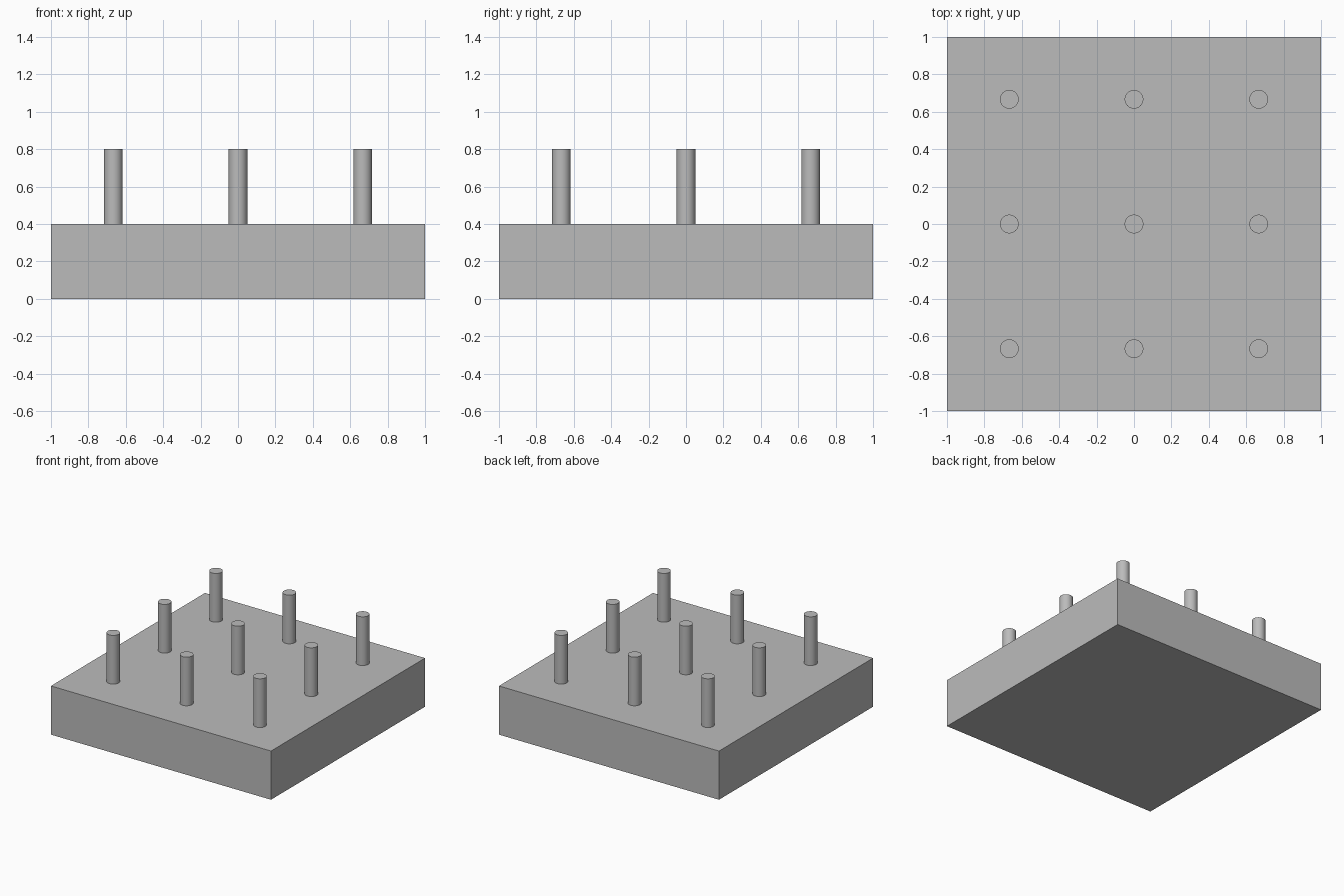
import bpy
import math

if "Cube" in bpy.data.objects:
    bpy.data.objects.remove(bpy.data.objects["Cube"], do_unlink=True)

BASE_HEIGHT = 0.4
PEG_HEIGHT = 0.4
PEG_RADIUS = 0.05
SPACING = 2 / 3

# Single plain grey
grey = bpy.data.materials.new("grey")
grey.use_nodes = True
colour = (0.5, 0.5, 0.5, 1)
grey.diffuse_color = colour
grey.node_tree.nodes["Principled BSDF"].inputs["Base Color"].default_value = colour

# Square base block
bpy.ops.mesh.primitive_cube_add(size=1, location=(0, 0, BASE_HEIGHT / 2))
base = bpy.context.object
base.name = "base_block"
base.scale = (2, 2, BASE_HEIGHT)
bpy.ops.object.transform_apply(location=False, rotation=False, scale=True)
base.data.materials.append(grey)


def add_peg(name, x, y):
    """Upright round peg standing on the base."""
    bpy.ops.mesh.primitive_cylinder_add(
        vertices=48, radius=PEG_RADIUS, depth=PEG_HEIGHT,
        location=(x, y, BASE_HEIGHT + PEG_HEIGHT / 2))
    peg = bpy.context.object
    peg.name = name
    peg.data.materials.append(grey)
    bpy.ops.object.shade_smooth_by_angle(angle=math.radians(30))


# Three by three grid of pegs
for row, row_name in zip((-1, 0, 1), ("front", "middle", "back")):
    for col, col_name in zip((-1, 0, 1), ("right", "centre", "left")):
        add_peg(f"peg_{row_name}_{col_name}", col * SPACING, row * SPACING)
